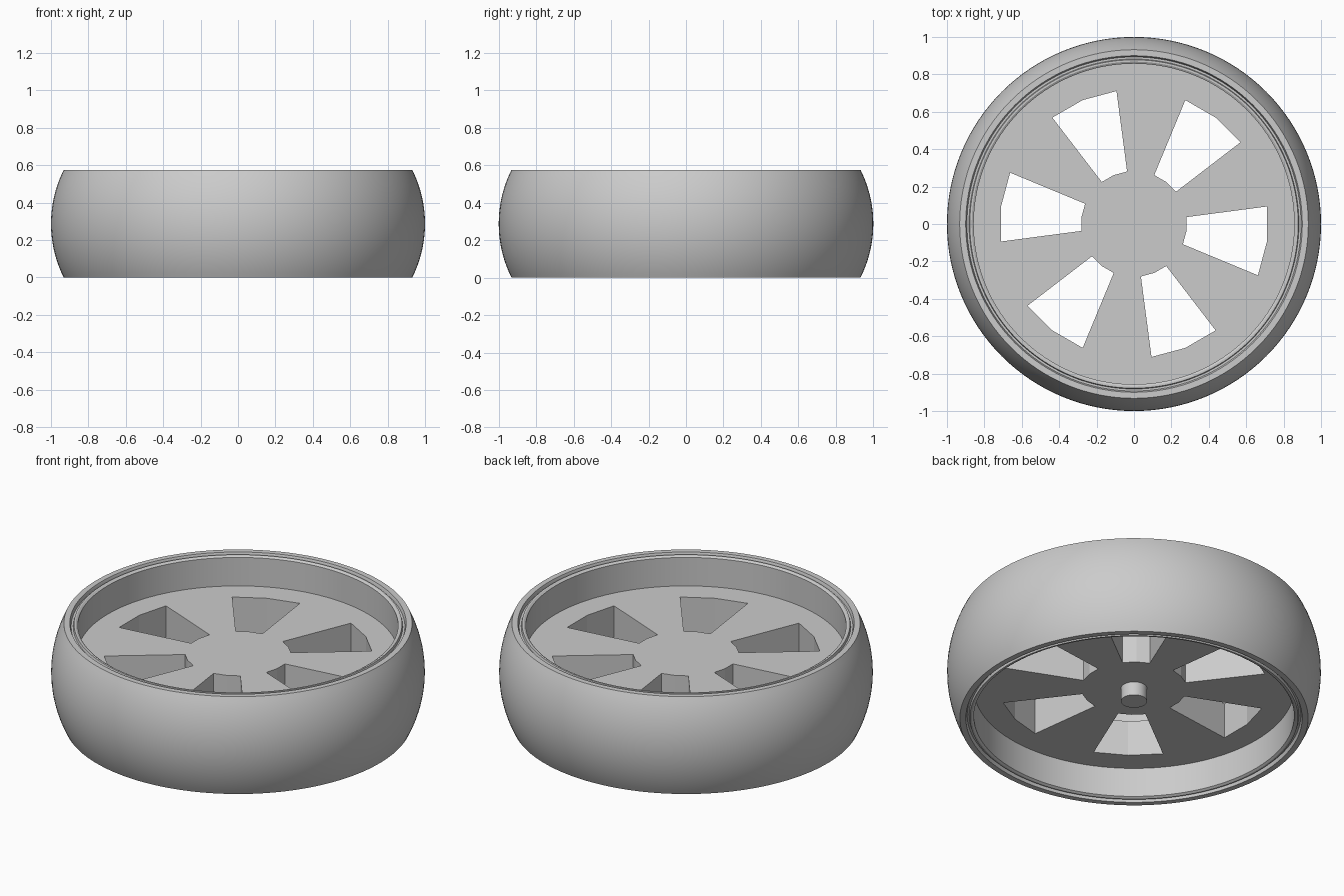
import bpy, bmesh, math

if "Cube" in bpy.data.objects:
    bpy.data.objects.remove(bpy.data.objects["Cube"], do_unlink=True)

HEIGHT = 0.575
MID = HEIGHT / 2
SEGMENTS = 128
DISC_BOTTOM, DISC_TOP = 0.185, 0.395

grey = bpy.data.materials.new("plain_grey")
grey.use_nodes = True
grey.diffuse_color = (0.6, 0.6, 0.6, 1)
grey.node_tree.nodes["Principled BSDF"].inputs["Base Color"].default_value = (0.6, 0.6, 0.6, 1)


def add_object(name, bm):
    bmesh.ops.recalc_face_normals(bm, faces=bm.faces)
    mesh = bpy.data.meshes.new(name)
    bm.to_mesh(mesh)
    bm.free()
    mesh.materials.append(grey)
    obj = bpy.data.objects.new(name, mesh)
    bpy.context.collection.objects.link(obj)
    return obj


def select_only(obj):
    bpy.ops.object.select_all(action="DESELECT")
    obj.select_set(True)
    bpy.context.view_layer.objects.active = obj


def smooth(obj):
    select_only(obj)
    bpy.ops.object.shade_smooth_by_angle(angle=math.radians(25))


def lathe(name, profile):
    """Spin a closed (radius, height) profile around the axle."""
    bm = bmesh.new()
    verts = [bm.verts.new((r, 0, z)) for r, z in profile]
    edges = [bm.edges.new((v, verts[i - 1])) for i, v in enumerate(verts)]
    bmesh.ops.spin(bm, geom=verts + edges, cent=(0, 0, 0), axis=(0, 0, 1),
                   angle=math.tau, steps=SEGMENTS, use_merge=True)
    bmesh.ops.remove_doubles(bm, verts=bm.verts, dist=1e-5)
    smooth(add_object(name, bm))


def mirrored(half):
    """Complete a profile with its reflection about mid height."""
    return half + [(r, HEIGHT - z) for r, z in reversed(half)]


def prism(bm, outline, bottom, top):
    face = bm.faces.new([bm.verts.new((x, y, bottom)) for x, y in outline])
    lifted = bmesh.ops.extrude_face_region(bm, geom=[face])["geom"]
    bmesh.ops.translate(bm, vec=(0, 0, top - bottom),
                        verts=[g for g in lifted if isinstance(g, bmesh.types.BMVert)])


def polar(radius, degrees):
    a = math.radians(degrees)
    return radius * math.cos(a), radius * math.sin(a)


def circle(radius, count):
    return [polar(radius, 360 * i / count) for i in range(count)]


# Tyre: bulging tread with a narrow flat lip on both sides
bulge, steps = 0.068, 20
arc_radius = (MID ** 2 + bulge ** 2) / (2 * bulge)
sweep = math.asin(MID / arc_radius)
tread = []
for i in range(steps + 1):
    a = sweep * (2 * i / steps - 1)
    tread.append((1 - arc_radius * (1 - math.cos(a)), MID + arc_radius * math.sin(a)))
lathe("tyre", tread + [(0.9, HEIGHT), (0.893, HEIGHT - 0.02),
                       (0.893, 0.02), (0.9, 0)])

# Rim: hoop with a stepped edge on both sides
lathe("rim", mirrored([(0.893, 0.02), (0.882, 0.02), (0.878, 0.005),
                       (0.868, 0.005), (0.857, 0.012)]))

# Spoked disc: thick plate with six wedge openings
bm = bmesh.new()
prism(bm, circle(0.86, SEGMENTS), DISC_BOTTOM, DISC_TOP)
disc = add_object("spoked_disc", bm)

bm = bmesh.new()
for i in range(6):
    angles = [60 * i + a for a in (-22.5, -7.5, 7.5)]
    wedge = [polar(0.717, a) for a in angles] + [polar(0.283, a) for a in reversed(angles)]
    prism(bm, wedge, DISC_BOTTOM - 0.1, DISC_TOP + 0.1)
cutter = add_object("opening_cutter", bm)
cutter.hide_render = True

cut = disc.modifiers.new("openings", "BOOLEAN")
cut.operation = "DIFFERENCE"
cut.solver = "EXACT"
cut.object = cutter
select_only(disc)
bpy.ops.object.modifier_apply(modifier=cut.name)
bpy.data.objects.remove(cutter, do_unlink=True)

# Axle stub under the disc
bm = bmesh.new()
prism(bm, circle(0.07, 32), DISC_BOTTOM - 0.08, DISC_BOTTOM + 0.02)
smooth(add_object("axle_stub", bm))
